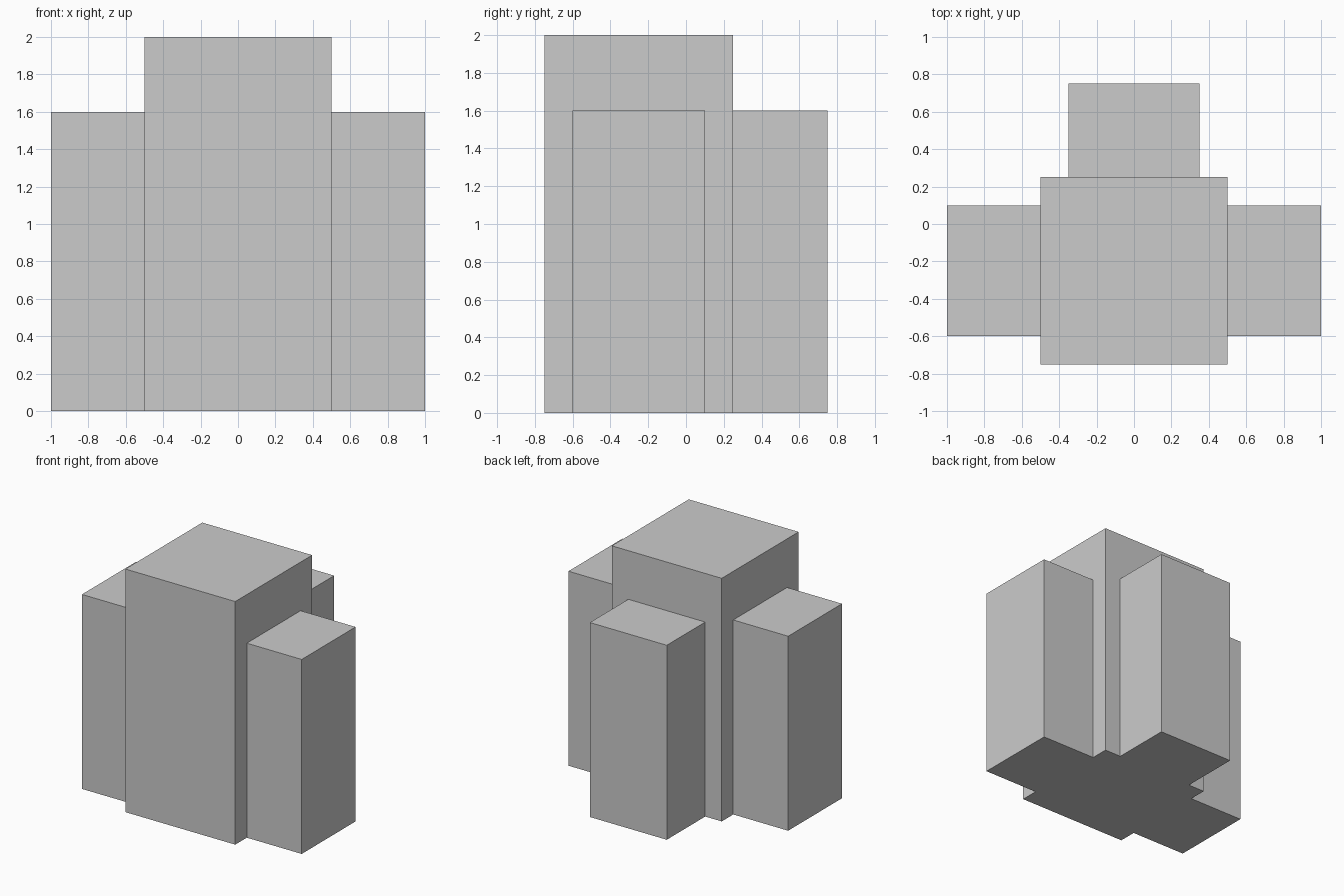
import bpy

if "Cube" in bpy.data.objects:
    bpy.data.objects.remove(bpy.data.objects["Cube"])


def box(name, x, y, z):
    """Add a box spanning the given (min, max) ranges."""
    spans = (x, y, z)
    bpy.ops.mesh.primitive_cube_add(size=1, location=[(a + b) / 2 for a, b in spans])
    obj = bpy.context.object
    obj.name = name
    obj.scale = [b - a for a, b in spans]
    bpy.ops.object.transform_apply(location=False, rotation=False, scale=True)
    return obj


# Tall central block
box("central_block", (-0.5, 0.5), (-0.75, 0.25), (0, 2))

# Lower side blocks, one on each side
for side, x in (("left", (-1, -0.5)), ("right", (0.5, 1))):
    box(f"{side}_side_block", x, (-0.6, 0.1), (0, 1.6))

# Lower block at the back
box("back_block", (-0.35, 0.35), (0.25, 0.75), (0, 1.6))
